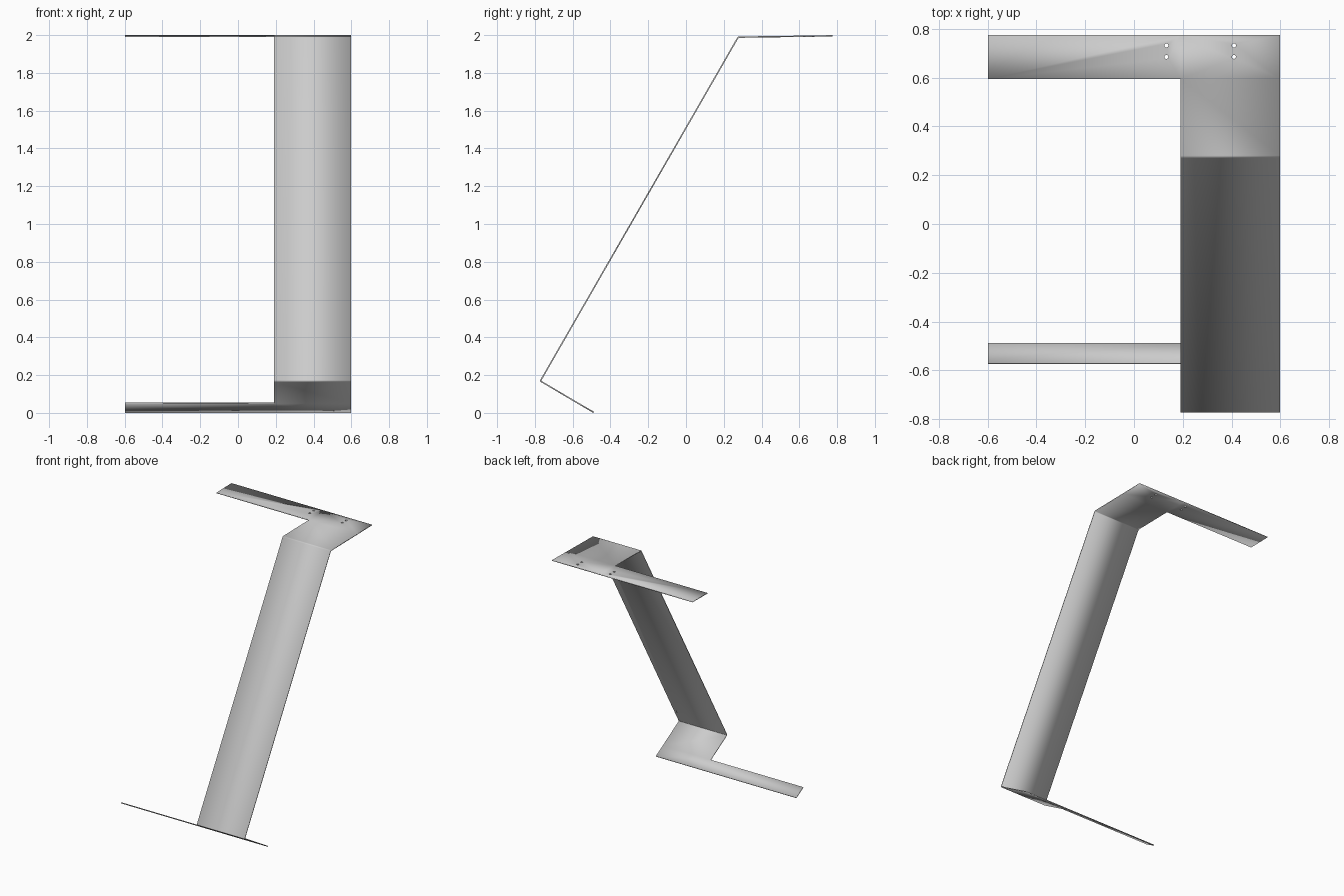
import bpy
import bmesh
import math
from mathutils import Matrix

cube = bpy.data.objects.get("Cube")
if cube:
    bpy.data.objects.remove(cube)

THICK = 0.007
LEFT, INNER, RIGHT = 0.598, 0.19, -0.598

# Sheet metal material
steel = bpy.data.materials.new("grey_steel")
steel.use_nodes = True
colour = (0.6, 0.6, 0.6, 1.0)
steel.diffuse_color = colour
steel.node_tree.nodes["Principled BSDF"].inputs["Base Color"].default_value = colour


def add_object(name, bm):
    mesh = bpy.data.meshes.new(name)
    bm.to_mesh(mesh)
    bm.free()
    mesh.materials.append(steel)
    obj = bpy.data.objects.new(name, mesh)
    bpy.context.collection.objects.link(obj)
    return obj


# Side profile (y, z): foot end, foot arm edge, lower fold, upper fold, top arm edge, top end
profile = [(-0.489, 0.003), (-0.573, 0.052), (-0.771, 0.169),
           (0.276, 1.989), (0.595, 1.9935), (0.775, 1.9963)]

# Folded sheet: the wide strip follows the whole profile
bm = bmesh.new()
outer = [bm.verts.new((LEFT, y, z)) for y, z in profile]
inner = [bm.verts.new((INNER, y, z)) for y, z in profile]
for i in range(len(profile) - 1):
    bm.faces.new((outer[i], outer[i + 1], inner[i + 1], inner[i]))

# Narrow arms continue sideways from both ends
for a, b in ((0, 1), (4, 5)):
    tips = [bm.verts.new((RIGHT, *profile[k])) for k in (a, b)]
    bm.faces.new((inner[a], inner[b], tips[1], tips[0]))

# Small bend radius at the two folds
folds = [bm.edges.get((outer[k], inner[k])) for k in (2, 3)]
bmesh.ops.bevel(bm, geom=folds, offset=0.005, segments=4, profile=0.5, affect='EDGES')
bmesh.ops.recalc_face_normals(bm, faces=bm.faces)
bracket = add_object("bent_bracket", bm)

solid = bracket.modifiers.new("sheet_thickness", 'SOLIDIFY')
solid.thickness = THICK
solid.offset = 0
solid.use_even_offset = True

# Four screw holes through the top plate
bm = bmesh.new()
for x in (0.133, 0.41):
    for y in (0.685, 0.732):
        bmesh.ops.create_cone(bm, cap_ends=True, segments=20, radius1=0.008, radius2=0.008,
                              depth=0.1, matrix=Matrix.Translation((x, y, 1.995)))
cutter = add_object("screw_hole_cutter", bm)
cutter.hide_render = True
cutter.hide_viewport = True
cut = bracket.modifiers.new("screw_holes", 'BOOLEAN')
cut.operation = 'DIFFERENCE'
cut.solver = 'EXACT'
cut.object = cutter

# Smooth bends with crisp sheet edges
bpy.ops.object.select_all(action='DESELECT')
bracket.select_set(True)
bpy.context.view_layer.objects.active = bracket
bpy.ops.object.shade_smooth_by_angle(angle=math.radians(30))
